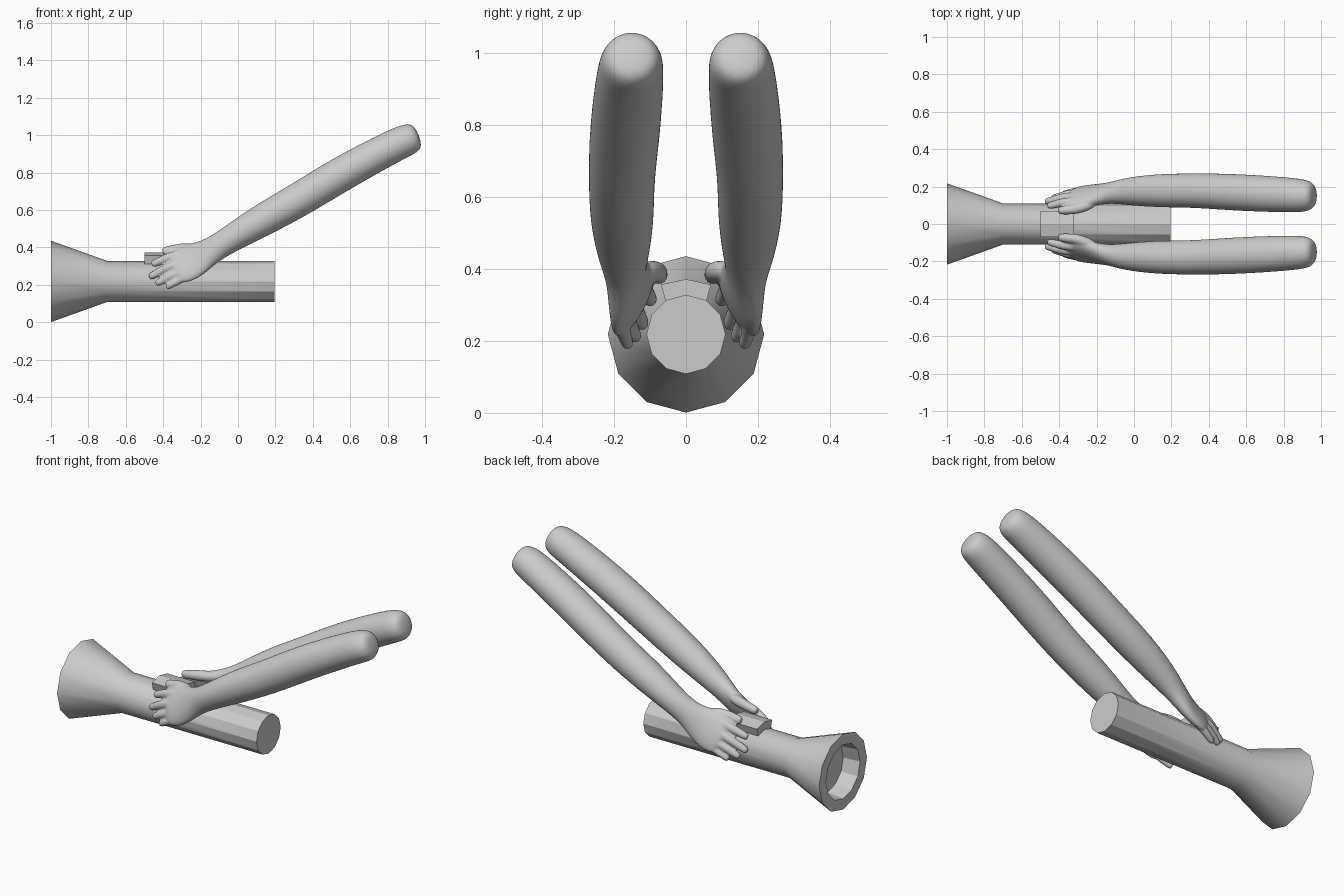
import bpy, bmesh, math
from mathutils import Vector as V

if "Cube" in bpy.data.objects:
    bpy.data.objects.remove(bpy.data.objects["Cube"])

def make_object(name, bm):
    bmesh.ops.recalc_face_normals(bm, faces=bm.faces)
    me = bpy.data.meshes.new(name)
    bm.to_mesh(me)
    bm.free()
    ob = bpy.data.objects.new(name, me)
    bpy.context.collection.objects.link(ob)
    return ob

def skin_rings(bm, rings):
    for a, b in zip(rings, rings[1:]):
        n = len(a)
        for i in range(n):
            bm.faces.new((a[i], a[(i + 1) % n], b[(i + 1) % n], b[i]))
    bm.faces.new(rings[0][::-1])
    bm.faces.new(rings[-1])

def loft(bm, sections, n=12):
    """Sections: (centre, width direction, half width, half thickness)."""
    rings = []
    for i, (c, w, rw, rn) in enumerate(sections):
        t = V(sections[min(i + 1, len(sections) - 1)][0]) - V(sections[max(i - 1, 0)][0])
        t.normalize()
        w = V(w)
        w = (w - t * w.dot(t)).normalized()
        side = t.cross(w)
        rings.append([bm.verts.new(V(c) + w * rw * math.cos(k * math.tau / n)
                                   + side * rn * math.sin(k * math.tau / n)) for k in range(n)])
    skin_rings(bm, rings)

# Torch body: 12-sided lathe along x with a recessed flared head
bm = bmesh.new()
CZ = 0.2185
profile = [(0.195, 0.11), (-0.7, 0.11), (-1, 0.2175), (-1, 0.155), (-0.9, 0.145)]
skin_rings(bm, [[bm.verts.new((x, r * math.sin(k * math.tau / 12), CZ + r * math.cos(k * math.tau / 12)))
                 for k in range(12)] for x, r in profile])
body = make_object("torch_body", bm)

# Switch: raised block following the top two facets
bm = bmesh.new()
section = [(0, 0.372), (0.07, 0.357), (0.055, 0.305), (-0.055, 0.305), (-0.07, 0.357)]
skin_rings(bm, [[bm.verts.new((x, y, z)) for y, z in section] for x in (-0.5, -0.32)])
make_object("torch_switch", bm)

for ob in (body,):
    bpy.context.view_layer.objects.active = ob
    ob.select_set(True)
    bpy.ops.object.shade_smooth_by_angle(angle=math.radians(29.5))
    ob.select_set(False)

# Arm from shoulder to palm
UP = (-0.49, 0, 0.87)
HAND = (-0.22, -0.46, 0.85)
arm = [
    ((0.968, 0.150, 1.000), UP, 0.060, 0.060),
    ((0.930, 0.150, 0.985), UP, 0.088, 0.088),
    ((0.850, 0.154, 0.955), UP, 0.092, 0.098),
    ((0.535, 0.170, 0.785), UP, 0.099, 0.104),
    ((0.320, 0.180, 0.650), UP, 0.096, 0.095),
    ((0.112, 0.178, 0.537), UP, 0.092, 0.094),
    ((-0.075, 0.174, 0.425), UP, 0.071, 0.072),
    ((-0.165, 0.162, 0.368), HAND, 0.082, 0.052),
    ((-0.235, 0.150, 0.330), HAND, 0.112, 0.042),
    ((-0.310, 0.148, 0.298), HAND, 0.110, 0.034),
    ((-0.350, 0.146, 0.280), HAND, 0.088, 0.024),
]
# Fingers and thumb: base, knuckle, tip, radius
digits = [
    ((-0.27, 0.120, 0.375), (-0.37, 0.118, 0.348), (-0.462, 0.095, 0.308), 0.023),
    ((-0.27, 0.145, 0.330), (-0.37, 0.145, 0.298), (-0.475, 0.118, 0.240), 0.023),
    ((-0.26, 0.160, 0.290), (-0.34, 0.163, 0.258), (-0.440, 0.138, 0.205), 0.022),
    ((-0.25, 0.175, 0.260), (-0.31, 0.176, 0.228), (-0.385, 0.160, 0.186), 0.020),
    ((-0.20, 0.120, 0.395), (-0.30, 0.080, 0.395), (-0.405, 0.072, 0.378), 0.027),
]

for name, s in (("left_arm", 1), ("right_arm", -1)):
    bm = bmesh.new()
    loft(bm, arm)
    for a, b, c, r in digits:
        a, b, c = V(a), V(b), V(c)
        loft(bm, [(a, HAND, r * 1.2, r * 1.2), (b, HAND, r * 1.2, r * 1.15),
                  (b.lerp(c, 0.5), HAND, r * 1.05, r), (b.lerp(c, 0.9), HAND, r, r * 0.9),
                  (c, HAND, r * 0.6, r * 0.6)], 8)
    for v in bm.verts:
        v.co.y *= s
    ob = make_object(name, bm)
    sub = ob.modifiers.new("round", 'SUBSURF')
    sub.levels = sub.render_levels = 2
    fuse = ob.modifiers.new("fuse", 'REMESH')
    fuse.mode = 'VOXEL'
    fuse.voxel_size = 0.006
    fuse.use_smooth_shade = True
    soft = ob.modifiers.new("soften", 'SMOOTH')
    soft.factor = 0.5
    soft.iterations = 5
